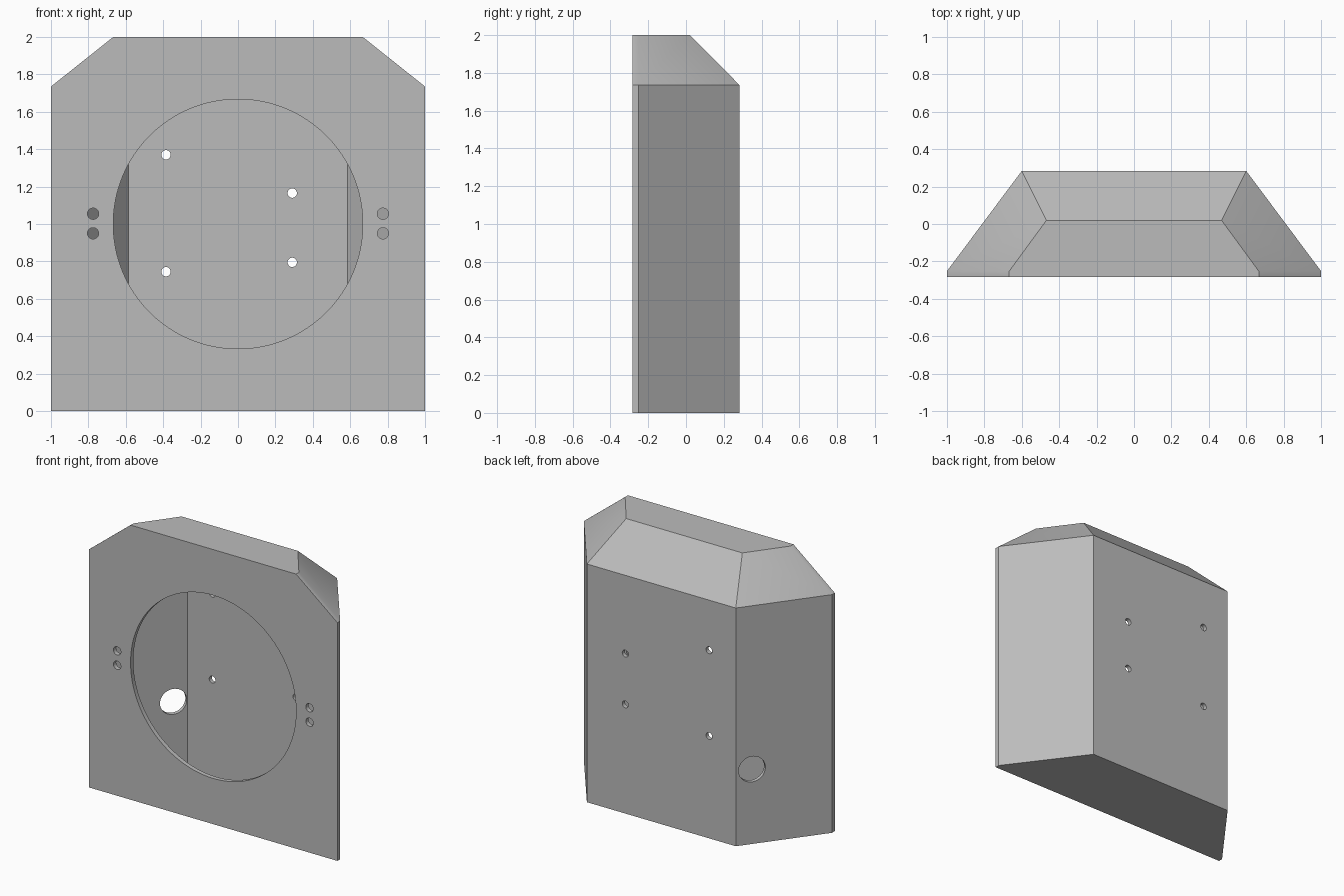
import bpy, bmesh, math
from mathutils import Vector, Matrix

if "Cube" in bpy.data.objects:
    bpy.data.objects.remove(bpy.data.objects["Cube"])

grey = bpy.data.materials.new("plain grey")
grey.diffuse_color = (0.5, 0.5, 0.5, 1)
grey.use_nodes = True
grey.node_tree.nodes["Principled BSDF"].inputs["Base Color"].default_value = grey.diffuse_color


def make_object(name, bm):
    mesh = bpy.data.meshes.new(name)
    bmesh.ops.recalc_face_normals(bm, faces=bm.faces)
    bm.to_mesh(mesh)
    bm.free()
    mesh.materials.append(grey)
    obj = bpy.data.objects.new(name, mesh)
    bpy.context.collection.objects.link(obj)
    return obj


def mirrored_hull(name, rings):
    """Convex solid from half outlines (x, y) at given heights."""
    bm = bmesh.new()
    for z, outline in rings:
        for x, y in outline:
            for s in (-1, 1):
                bm.verts.new((s * x, y, z))
    bmesh.ops.convex_hull(bm, input=bm.verts)
    bmesh.ops.dissolve_limit(bm, angle_limit=math.radians(2),
                             verts=bm.verts, edges=bm.edges)
    return make_object(name, bm)


def hole(name, centre, direction, radius, depth, sides=32):
    """Cylindrical cutter centred on a wall."""
    bm = bmesh.new()
    rot = Vector(direction).to_track_quat('Z', 'Y').to_matrix().to_4x4()
    bmesh.ops.create_cone(bm, cap_ends=True, segments=sides, radius1=radius,
                          radius2=radius, depth=depth,
                          matrix=Matrix.Translation(centre) @ rot)
    return make_object(name, bm)


# Outer housing: tapered sides and sloped upper edges
FRONT, BACK, RIM = -0.284, 0.284, -0.252
base = [(1, FRONT), (1, RIM), (0.6, BACK)]
top = [(0.667, FRONT), (0.667, RIM), (0.468, 0.02)]
housing = mirrored_hull("housing", [(0, base), (1.735, base), (2, top)])

# Hollow interior with walls 0.03 thick
inner = [(0.964, RIM), (0.585, 0.254)]
inner_top = [(0.654, RIM), (0.461, 0.008)]
cutters = [mirrored_hull("cavity_cutter",
                         [(0.03, inner), (1.722, inner), (1.97, inner_top)])]

# Large round front opening
cutters.append(hole("front_opening_cutter", (0, FRONT, 1), (0, 1, 0),
                    0.667, 0.12, 128))

# Pairs of screw holes beside the opening
for x in (-0.775, 0.775):
    for z in (0.95, 1.055):
        cutters.append(hole("front_screw_cutter", (x, FRONT, z), (0, 1, 0),
                            0.03, 0.1))

# Mounting holes in the back wall
for x, z in ((-0.385, 1.37), (-0.385, 0.745), (0.29, 1.165), (0.29, 0.795)):
    cutters.append(hole("back_mount_cutter", (x, BACK, z), (0, 1, 0),
                        0.025, 0.1))

# Left side wall: round cable hole and rectangular socket window
along = Vector((-0.4, RIM - BACK, 0)).normalized()
outward = Vector((along.y, -along.x, 0))
corner = Vector((-0.6, BACK, 0))
cutters.append(hole("cable_hole_cutter", corner + along * 0.113
                    + Vector((0, 0, 0.545)), outward, 0.093, 0.1, 48))
bm = bmesh.new()
bmesh.ops.create_cube(bm, size=1)
for v in bm.verts:
    s, d, h = v.co
    v.co = (corner + along * (0.1125 + s * 0.195) + outward * (d * 0.1)
            + Vector((0, 0, 1.198 + h * 0.22)))
cutters.append(make_object("socket_window_cutter", bm))

# Cut everything out of the housing
bpy.context.view_layer.objects.active = housing
for c in cutters:
    mod = housing.modifiers.new(c.name, 'BOOLEAN')
    mod.operation, mod.solver, mod.object = 'DIFFERENCE', 'EXACT', c
    bpy.ops.object.modifier_apply(modifier=mod.name)
    bpy.data.objects.remove(c)

housing.select_set(True)
bpy.ops.object.shade_smooth_by_angle(angle=math.radians(25))
